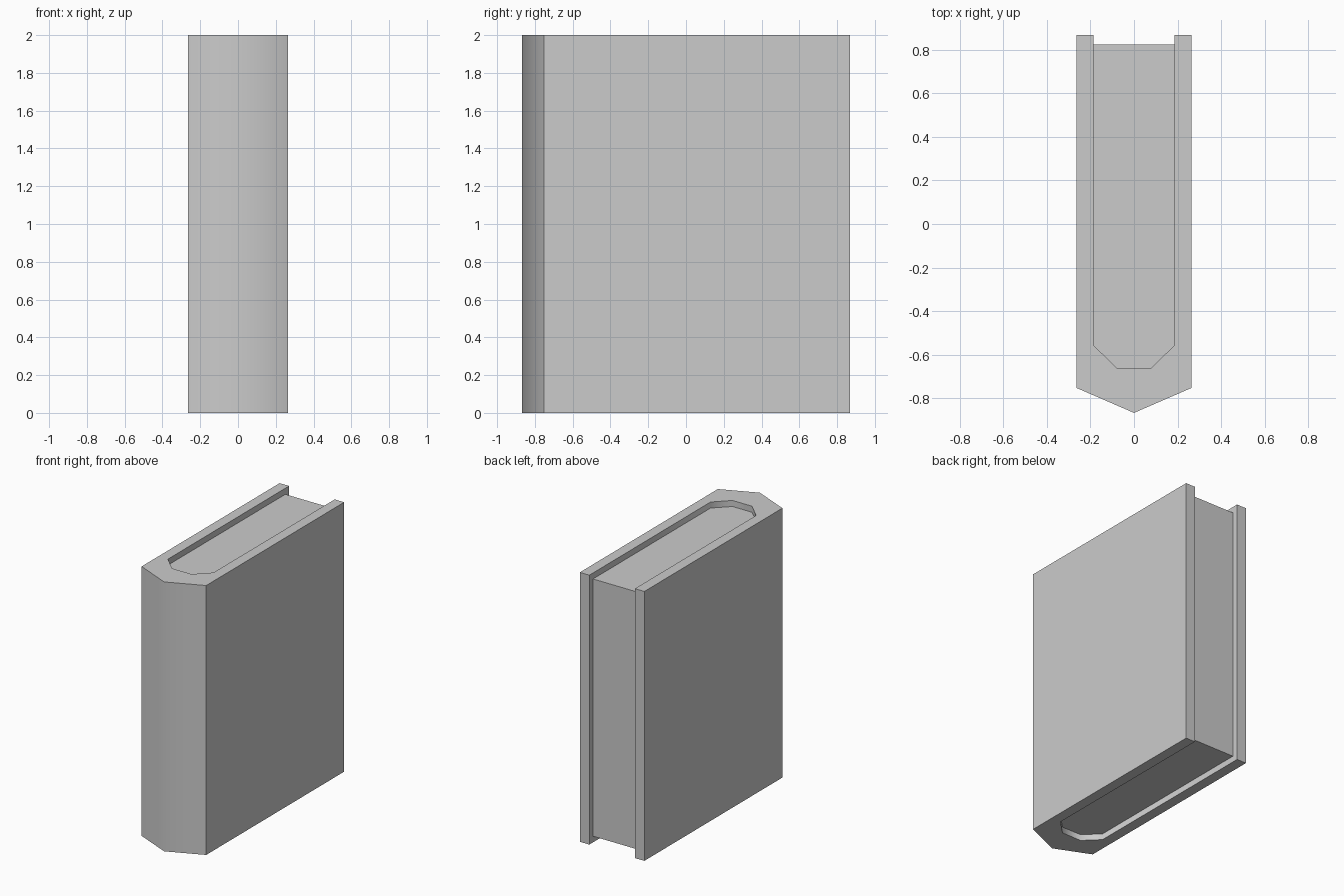
import bpy, bmesh, math

if "Cube" in bpy.data.objects:
    bpy.data.objects.remove(bpy.data.objects["Cube"])


def prism(name, outline, z0, z1):
    """Extrude a plan outline (x, y) from z0 to z1."""
    bm = bmesh.new()
    face = bm.faces.new([bm.verts.new((x, y, z0)) for x, y in outline])
    new = bmesh.ops.extrude_face_region(bm, geom=[face])["geom"]
    bmesh.ops.translate(bm, vec=(0, 0, z1 - z0),
                        verts=[v for v in new if isinstance(v, bmesh.types.BMVert)])
    bmesh.ops.recalc_face_normals(bm, faces=bm.faces)
    mesh = bpy.data.meshes.new(name)
    bm.to_mesh(mesh)
    bm.free()
    obj = bpy.data.objects.new(name, mesh)
    bpy.context.collection.objects.link(obj)
    bpy.ops.object.select_all(action='DESELECT')
    obj.select_set(True)
    bpy.context.view_layer.objects.active = obj
    bpy.ops.object.shade_smooth_by_angle(angle=math.radians(50))
    return obj


def mirrored(half):
    """Mirror a half outline across x = 0, keeping the walk continuous."""
    return [(-x, y) for x, y in reversed(half)]


HEIGHT = 2.0
BACK = 0.867
RECESS = 0.045

# Chamfered curve shared by the inside of the spine and the pages
inner = [(0.187, -0.555), (0.08, -0.66)]
inner_curve = inner + mirrored(inner)

# Cover: two boards joined by a pointed, smooth-shaded spine
outer = [(0.265, -0.752), (0.265, BACK)]
cover = (mirrored(outer) + [(0, -0.867)] + outer
         + [(0.187, BACK)] + inner_curve + [(-0.187, BACK)])
prism("cover", cover, 0, HEIGHT)

# Page block, set in from the cover edges
pages = [(0.187, 0.823)] + inner_curve + [(-0.187, 0.823)]
prism("pages", pages, RECESS, HEIGHT - RECESS)
